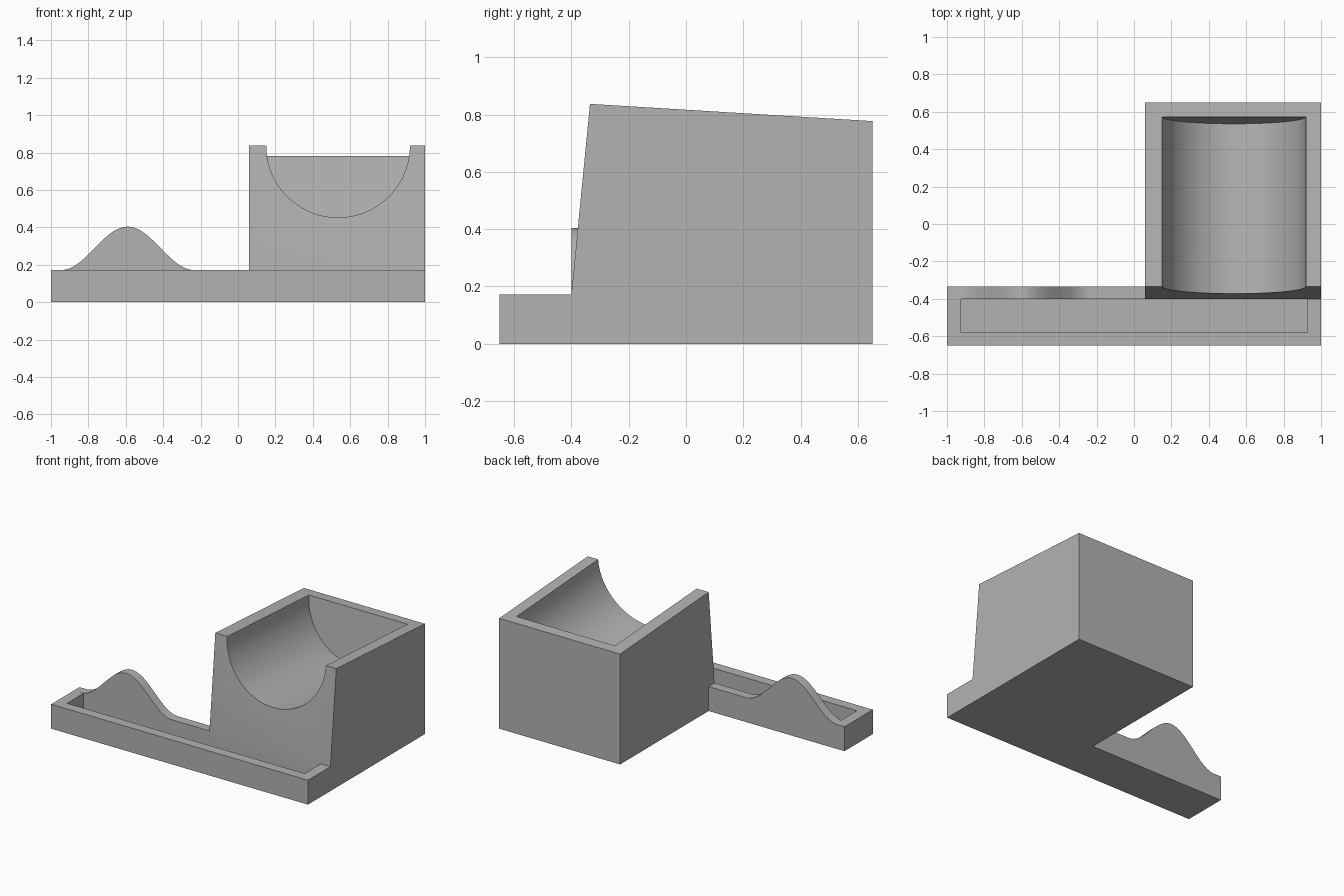
import bpy, bmesh, math
from mathutils import Vector

cube = bpy.data.objects.get("Cube")
if cube:
    bpy.data.objects.remove(cube, do_unlink=True)

grey = bpy.data.materials.new("plain grey")
grey.use_nodes = True
grey.diffuse_color = (0.45, 0.45, 0.45, 1)
grey.node_tree.nodes["Principled BSDF"].inputs["Base Color"].default_value = grey.diffuse_color


def prism(name, ring_a, ring_b):
    """Closed solid joining two matching rings of points."""
    bm = bmesh.new()
    a = [bm.verts.new(p) for p in ring_a]
    b = [bm.verts.new(p) for p in ring_b]
    bm.faces.new(a)
    bm.faces.new(b[::-1])
    for i in range(len(a)):
        j = (i + 1) % len(a)
        bm.faces.new((a[j], a[i], b[i], b[j]))
    bmesh.ops.recalc_face_normals(bm, faces=bm.faces)
    mesh = bpy.data.meshes.new(name)
    bm.to_mesh(mesh)
    bm.free()
    mesh.materials.append(grey)
    obj = bpy.data.objects.new(name, mesh)
    bpy.context.collection.objects.link(obj)
    return obj


def along_x(name, profile, x0, x1):
    return prism(name, [(x0, y, z) for y, z in profile], [(x1, y, z) for y, z in profile])


def box(name, x0, x1, y0, y1, z0, z1):
    return along_x(name, [(y0, z0), (y1, z0), (y1, z1), (y0, z1)], x0, x1)


def combine(target, tool, operation):
    """Boolean the tool into the target, then discard the tool."""
    mod = target.modifiers.new(operation.lower(), "BOOLEAN")
    mod.operation = operation
    mod.solver = "EXACT"
    mod.object = tool
    bpy.ops.object.select_all(action="DESELECT")
    bpy.context.view_layer.objects.active = target
    target.select_set(True)
    bpy.ops.object.modifier_apply(modifier=mod.name)
    bpy.data.objects.remove(tool, do_unlink=True)


TRAY_TOP, WALL_Y, BACK_Y = 0.172, -0.4, -0.335
FRONT_TOP, REAR_TOP, REAR_Y = 0.837, 0.777, 0.65
BLOCK_X = 0.058

# Low tray along the front
holder = box("desk_holder", -1, 1, -0.65, BACK_Y, 0, TRAY_TOP)

# Block with a leaning front and a top that falls to the rear
block = along_x("block", [(WALL_Y, 0), (WALL_Y, TRAY_TOP), (BACK_Y, FRONT_TOP),
                          (REAR_Y, REAR_TOP), (REAR_Y, 0)], BLOCK_X, 1)
combine(holder, block, "UNION")

# Wave-shaped hump on the tray's back wall
PEAK_X, HALF, STEPS = -0.59, 0.355, 40
crest = []
for i in range(STEPS + 1):
    t = -1 + 2 * i / STEPS
    crest.append((PEAK_X + HALF * t, TRAY_TOP + 0.116 * (1 + math.cos(math.pi * t))))
outline = [(crest[0][0], 0.1)] + crest + [(crest[-1][0], 0.1)]
hump = prism("hump", [(x, WALL_Y, z) for x, z in outline], [(x, BACK_Y, z) for x, z in outline])
combine(holder, hump, "UNION")

# Shallow slot in the tray
combine(holder, box("slot_cutter", -0.925, 0.925, -0.58, WALL_Y, 0.05, 0.3), "DIFFERENCE")

# Half-round trough following the sloping top, its rear end leaning like the front
CX, R = 0.535, 0.384
fall = (REAR_TOP - FRONT_TOP) / (REAR_Y - BACK_Y)
lean = (BACK_Y - WALL_Y) / (FRONT_TOP - TRAY_TOP)


def trough_ring(y):
    top = FRONT_TOP + fall * (y - BACK_Y)
    pts = [(CX - R, 0.1)]
    pts += [(CX - R * math.cos(a), -R * math.sin(a))
            for a in (math.pi * i / 48 for i in range(49))]
    pts += [(CX + R, 0.1)]
    return [(x, y + lean * d, top + d) for x, d in pts]


combine(holder, prism("trough_cutter", trough_ring(-0.6), trough_ring(0.573)), "DIFFERENCE")

# Merge the flat faces and keep the crisp edges
bm = bmesh.new()
bm.from_mesh(holder.data)
bmesh.ops.remove_doubles(bm, verts=bm.verts, dist=0.0005)
bmesh.ops.dissolve_limit(bm, angle_limit=math.radians(0.3), verts=bm.verts, edges=bm.edges)
bm.to_mesh(holder.data)
bm.free()
holder.select_set(True)
bpy.ops.object.shade_smooth_by_angle(angle=math.radians(30))
